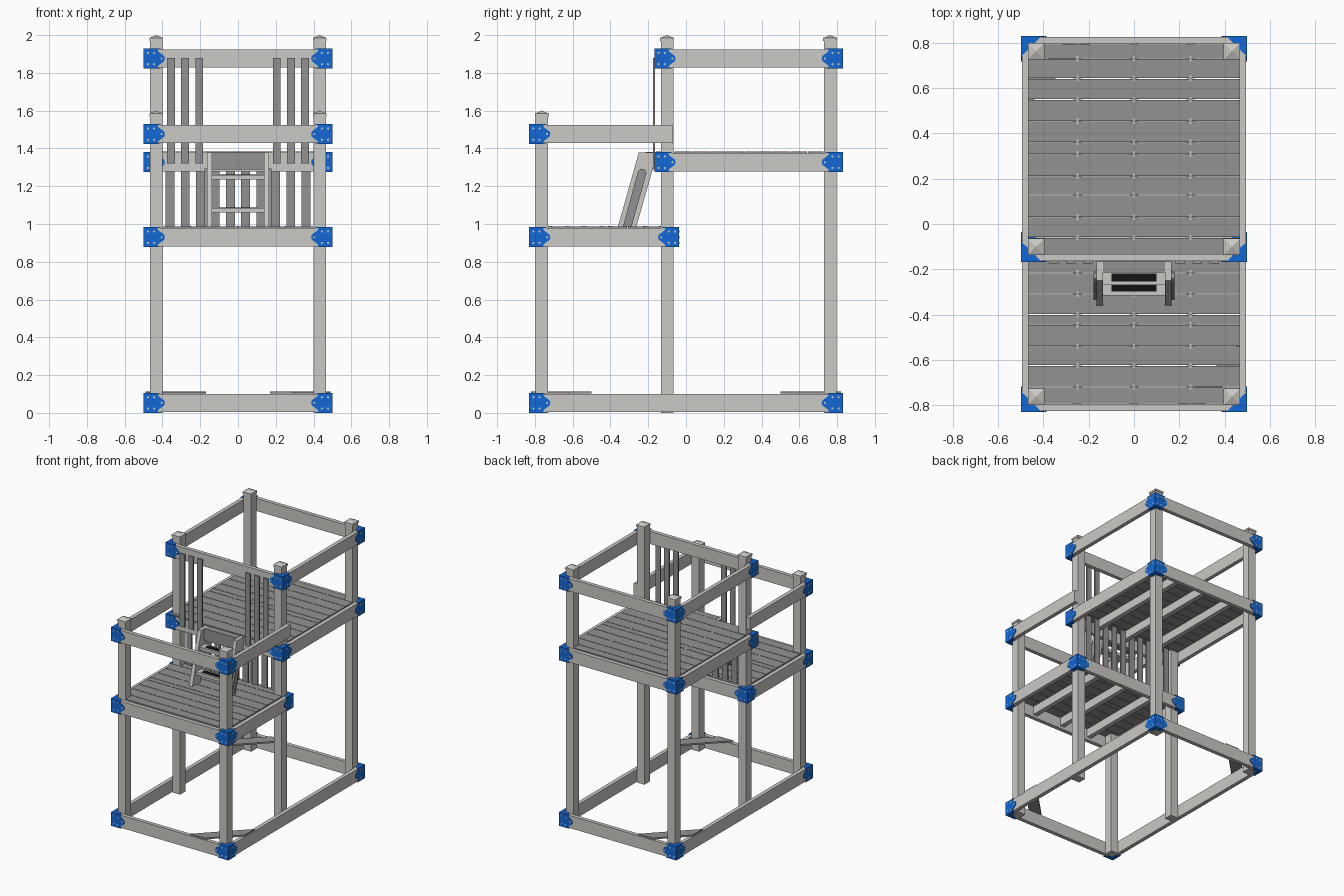
import bpy, bmesh, math
from mathutils import Vector, Matrix

cube = bpy.data.objects.get("Cube")
if cube:
    bpy.data.objects.remove(cube, do_unlink=True)


def material(name, rgb):
    m = bpy.data.materials.new(name)
    m.use_nodes = True
    m.diffuse_color = (*rgb, 1)
    m.node_tree.nodes["Principled BSDF"].inputs["Base Color"].default_value = (*rgb, 1)
    return m


LIGHT = material("pale timber", (0.60, 0.585, 0.56))
GREY = material("grey board", (0.29, 0.29, 0.29))
BLUE = material("blue metal", (0.006, 0.14, 0.66))
BLACK = material("black grip", (0.006, 0.006, 0.006))


def finish(name, bm, *mats):
    bmesh.ops.recalc_face_normals(bm, faces=bm.faces[:])
    mesh = bpy.data.meshes.new(name)
    bm.to_mesh(mesh)
    bm.free()
    for m in mats:
        mesh.materials.append(m)
    ob = bpy.data.objects.new(name, mesh)
    bpy.context.collection.objects.link(ob)
    return ob


def box(name, x, y, z, mat):
    """Box from (min, max) pairs."""
    bm = bmesh.new()
    lo, hi = Vector((x[0], y[0], z[0])), Vector((x[1], y[1], z[1]))
    bmesh.ops.create_cube(bm, size=1, matrix=Matrix.Translation((lo + hi) / 2)
                          @ Matrix.Diagonal((*(hi - lo), 1)))
    return finish(name, bm, mat)


def prism(bm, outline, place, a, b, index=0):
    """Extrude a 2D outline from depth a to depth b; place maps (u, v, depth) to a point."""
    ends = [[bm.verts.new(place(u, v, d)) for u, v in outline] for d in (a, b)]
    n = len(outline)
    faces = [bm.faces.new(e) for e in ends]
    for i in range(n):
        j = (i + 1) % n
        faces.append(bm.faces.new((ends[0][i], ends[0][j], ends[1][j], ends[1][i])))
    for f in faces:
        f.material_index = index


OUT, IN = 0.495, 0.465           # outer and inner face of the side beams
T = OUT - IN                     # beam thickness
BACK, FRONT = 0.826, -0.826
MID_FRONT, MID_BACK = -0.163, -0.040


# Posts with pyramid caps
def post(name, x, y, height):
    r = 0.0325
    box(name, (x - r, x + r), (y - r, y + r), (0, height - 0.025), LIGHT)
    bm = bmesh.new()
    c = r + 0.004
    square = [(-c, -c), (c, -c), (c, c), (-c, c)]
    base = [bm.verts.new((x + u, y + v, height - 0.03)) for u, v in square]
    rim = [bm.verts.new((x + u, y + v, height - 0.015)) for u, v in square]
    tip = bm.verts.new((x, y, height))
    bm.faces.new(base)
    for i in range(4):
        j = (i + 1) % 4
        bm.faces.new((base[i], base[j], rim[j], rim[i]))
        bm.faces.new((rim[i], rim[j], tip))
    finish(name + "_cap", bm, LIGHT)


for side, sx in (("left", 1), ("right", -1)):
    for place, y, h in (("front", -0.763, 1.60), ("middle", -0.10, 2.0), ("back", 0.763, 2.0)):
        post(f"{place}_{side}_post", sx * 0.4325, y, h)


# Corner brackets: two side plates with a rounded tab, plus top and bottom flanges
def bracket(name, sx, yc, sy, z):
    bm = bmesh.new()
    h = 0.053
    plate = [(0, -h), (0.072, -h), (0.078, -0.036)]
    plate += [(0.094 + 0.018 * math.cos(a), 0.022 * math.sin(a))
              for a in (-1.4, -0.7, 0, 0.7, 1.4)]
    plate += [(0.078, 0.036), (0.072, h), (0, h)]
    flange = [(0, 0), (0.09, 0), (0.062, T), (T, T), (T, 0.062), (0, 0.09)]

    def along_x(u, v, d):
        return (sx * (OUT + 0.004 - u), yc + sy * (0.004 - d), z + v)

    def along_y(u, v, d):
        return (sx * (OUT + 0.004 - d), yc + sy * (0.004 - u), z + v)

    def flat(u, v, d):
        return (sx * (OUT + 0.004 - u), yc + sy * (0.004 - v), z + d)

    for put in (along_x, along_y):
        prism(bm, plate, put, 0, 0.005)
        # screw heads
        for u, v in ((0.022, 0.03), (0.055, 0.03), (0.022, -0.03), (0.055, -0.03), (0.095, 0)):
            ring = [(u + 0.006 * math.cos(k * math.pi / 4), v + 0.006 * math.sin(k * math.pi / 4))
                    for k in range(8)]
            prism(bm, ring, put, -0.001, 0.002, 1)
    for lo in (-h, h - 0.004):
        prism(bm, flange, flat, lo, lo + 0.004)
    finish(name, bm, BLUE, LIGHT)


# Rings of beams with brackets at their corners
def ring(name, z, y0, y1, back=True):
    z0, z1 = z - 0.048, z + 0.048
    for side, sx in (("left", 1), ("right", -1)):
        box(f"{name}_{side}_beam", sorted((sx * IN, sx * OUT)), (y0, y1), (z0, z1), LIGHT)
        bracket(f"{name}_front_{side}_bracket", sx, y0, -1, z)
        if back:
            bracket(f"{name}_back_{side}_bracket", sx, y1, 1, z)
    box(f"{name}_front_beam", (-IN, IN), (y0, y0 + T), (z0, z1), LIGHT)
    if back:
        box(f"{name}_back_beam", (-IN, IN), (y1 - T, y1), (z0, z1), LIGHT)


ring("base", 0.053, FRONT, BACK)
ring("low_deck", 0.93, FRONT, MID_BACK)
ring("low_rail", 1.476, FRONT, -0.07, back=False)
ring("high_deck", 1.327, MID_FRONT, BACK)
ring("high_rail", 1.876, MID_FRONT, BACK)


# Decks: cross planks on three joists
def deck(name, top, edges):
    for i, (a, b) in enumerate(zip(edges, edges[1:])):
        box(f"{name}_plank_{i + 1}", (-IN, IN), (a + 0.002, b - 0.002), (top - 0.02, top), GREY)
    for x in (-0.25, 0, 0.25):
        box(f"{name}_joist", (x - 0.018, x + 0.018), (edges[0], edges[-1]),
            (top - 0.085, top - 0.02), LIGHT)
        for y in edges[1:-1]:
            box(f"{name}_screw", (x - 0.004, x + 0.004), (y - 0.012, y + 0.012),
                (top, top + 0.001), LIGHT)


deck("low_deck", 0.988, [-0.796, -0.72, -0.625, -0.54, -0.445, -0.40, -0.31, -0.216, -0.13, -0.07])
deck("high_deck", 1.383, [-0.16, -0.06, 0.03, 0.128, 0.211, 0.308, 0.361,
                          0.454, 0.55, 0.643, 0.73, 0.796])

# Upright slats: guard rail above, infill below the high deck
for sx in (1, -1):
    for x in (0.205, 0.28, 0.355):
        box("guard_slat", (sx * x - 0.021, sx * x + 0.021), (-0.175, -0.164), (1.32, 1.88), GREY)
    for i in range(5):
        x = sx * (0.04 + 0.08 * i)
        box("infill_slat", (x - 0.023, x + 0.023), (-0.082, -0.071), (0.90, 1.36), GREY)

# Ladder between the decks
for sx in (1, -1):
    def side(u, v, d):
        return (sx * d, u, v)

    bm = bmesh.new()
    prism(bm, [(-0.36, 0.988), (-0.262, 0.988), (-0.165, 1.33), (-0.165, 1.378), (-0.25, 1.378)],
          side, 0.137, 0.165)
    finish("ladder_stringer", bm, LIGHT)
    bm = bmesh.new()
    prism(bm, [(-0.333, 0.988), (-0.288, 0.988), (-0.209, 1.27), (-0.217, 1.288),
               (-0.240, 1.293), (-0.254, 1.28)], side, 0.165, 0.178)
    finish("ladder_side_strip", bm, GREY)

box("ladder_top_board", (-0.137, 0.137), (-0.215, -0.165), (1.288, 1.38), GREY)
for y, z in ((-0.236, 1.247), (-0.282, 1.073)):
    box("ladder_step", (-0.137, 0.137), (y - 0.033, y + 0.033), (z - 0.012, z + 0.012), LIGHT)
    box("step_grip", (-0.10, 0.10), (y - 0.017, y + 0.017), (z + 0.012, z + 0.015), BLACK)

# Flat diagonal braces at two opposite base corners
for name, s in (("front_left_brace", 1), ("back_right_brace", -1)):
    bm = bmesh.new()
    prism(bm, [(0.17, -0.82), (0.29, -0.82), (0.49, -0.62), (0.49, -0.50)],
          lambda u, v, d: (s * u, s * v, d), 0.102, 0.114)
    finish(name, bm, GREY)
